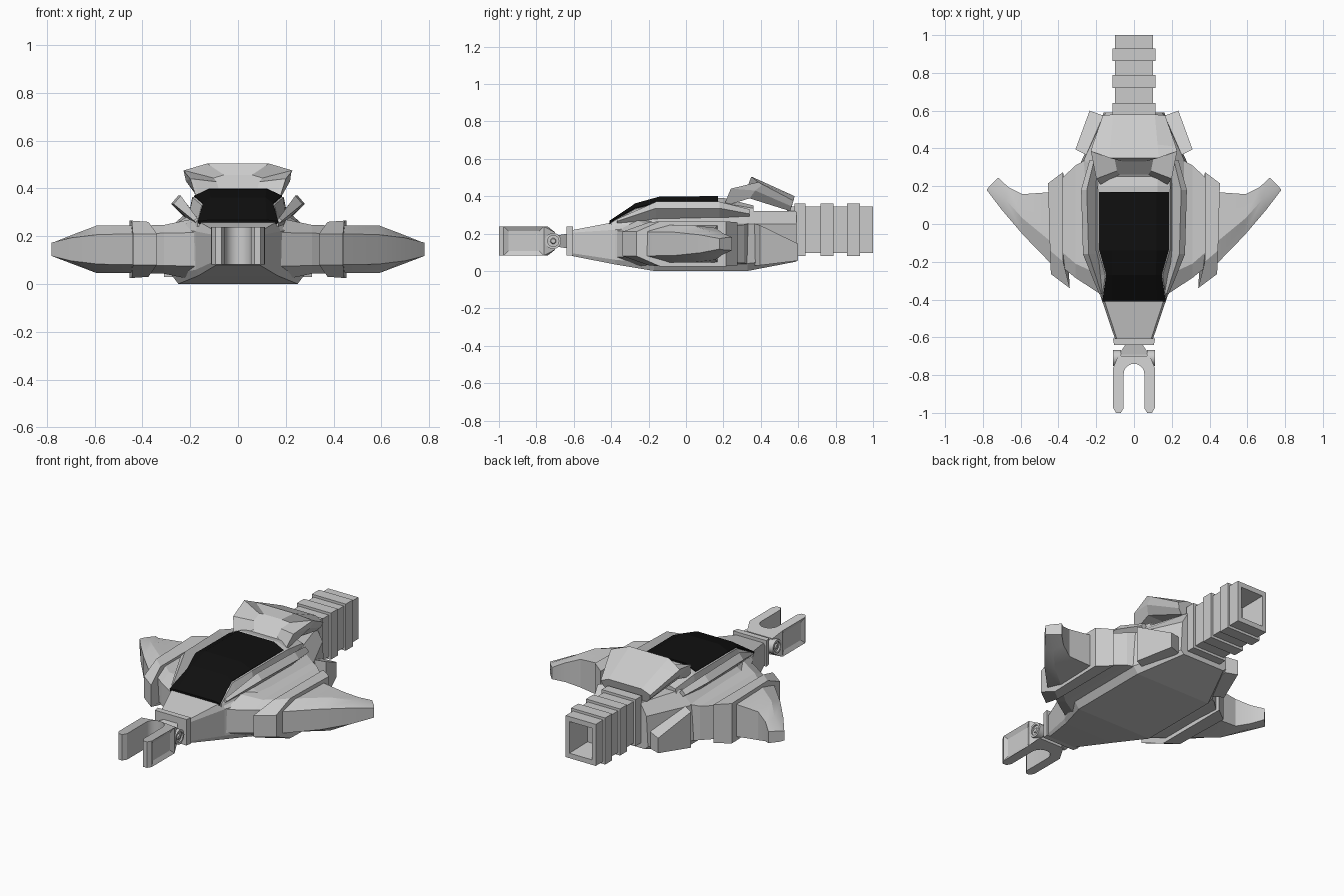
import bpy, bmesh, math
from mathutils import Vector

if "Cube" in bpy.data.objects:
    bpy.data.objects.remove(bpy.data.objects["Cube"])


def make(name, bm, mirror=False, mat=None, smooth=None):
    bmesh.ops.recalc_face_normals(bm, faces=bm.faces[:])
    me = bpy.data.meshes.new(name)
    bm.to_mesh(me)
    bm.free()
    ob = bpy.data.objects.new(name, me)
    bpy.context.collection.objects.link(ob)
    if mirror:
        ob.modifiers.new("mirror", 'MIRROR')
    if mat:
        me.materials.append(mat)
    if smooth:
        bpy.ops.object.select_all(action='DESELECT')
        ob.select_set(True)
        bpy.context.view_layer.objects.active = ob
        bpy.ops.object.shade_smooth_by_angle(angle=math.radians(smooth))
    return ob


def skin(name, rings, **kw):
    """Join rings of equal point count and cap both ends."""
    bm = bmesh.new()
    vs = [[bm.verts.new(p) for p in r] for r in rings]
    for a, b in zip(vs, vs[1:]):
        for i in range(len(a)):
            j = (i + 1) % len(a)
            bm.faces.new((a[i], a[j], b[j], b[i]))
    bm.faces.new(vs[0])
    bm.faces.new(vs[-1])
    return make(name, bm, **kw)


def both(half):
    """Close a half ring (bottom to top, +x side) with its mirror image."""
    half = [Vector(p) for p in half]
    return half + [Vector((-p.x, p.y, p.z)) for p in reversed(half)]


def section(y, *xz):
    return both([(x, y, z) for x, z in xz])


def blade(*pts, zc=0.145):
    """Wing-like ring from (x, y, half height) points, front to rear."""
    return [(x, y, zc + h) for x, y, h in pts] + [(x, y, zc - h) for x, y, h in reversed(pts)]


def rect(y, hw, hh, zc):
    return section(y, (hw, zc - hh), (hw, zc + hh))


black = bpy.data.materials.new("black_glass")
black.diffuse_color = (0.005, 0.005, 0.005, 1)
black.use_nodes = True
black.node_tree.nodes["Principled BSDF"].inputs["Base Color"].default_value = black.diffuse_color

# Main hull
skin("hull", [
    section(-.61, (.09, .08), (.1, .095), (.1, .205), (.09, .218)),
    section(-.38, (.165, .035), (.175, .06), (.178, .22), (.165, .262)),
    section(-.17, (.25, 0), (.28, .04), (.28, .24), (.2, .29)),
    section(.33, (.25, 0), (.28, .04), (.27, .25), (.19, .32)),
    section(.59, (.14, .05), (.16, .07), (.15, .25), (.11, .32))])

# Cockpit body and its black glass
skin("cockpit_frame", [
    section(-.4, (.17, .24), (.17, .258), (.12, .26)),
    section(-.27, (.2, .25), (.152, .33), (.12, .35)),
    section(-.14, (.21, .27), (.19, .362), (.125, .388)),
    section(.2, (.21, .27), (.192, .362), (.125, .39)),
    section(.36, (.2, .27), (.18, .335), (.12, .35))])
skin("canopy_glass", [
    section(-.41, (.165, .25), (.168, .262), (.12, .268)),
    section(-.27, (.143, .325), (.147, .338), (.115, .362)),
    section(-.14, (.18, .355), (.184, .37), (.12, .398)),
    section(.17, (.18, .355), (.184, .368), (.12, .4))], mat=black)

# Flared rails beside the cockpit
skin("side_rail", [[(x, y, z) for x, z in s] for y, s in [
    (-.37, [(.16, .265), (.175, .255), (.185, .265), (.172, .277)]),
    (-.16, [(.19, .3), (.215, .275), (.27, .335), (.24, .37)]),
    (.18, [(.19, .3), (.22, .275), (.28, .335), (.25, .37)]),
    (.34, [(.18, .29), (.2, .275), (.235, .305), (.21, .33)])]], mirror=True)

# Rear cowl with a hollowed front face
lip = both([(.17, .2, .345), (.2, .24, .44), (.228, .385, .475), (.13, .35, .504)])
dish = [p.lerp(Vector((0, .31, .43)), .07) for p in lip]
deep = [p.lerp(Vector((0, .315, .418)), .55) for p in lip]
skin("rear_cowl", [
    deep, dish, lip,
    both([(.185, .34, .388), (.218, .37, .43), (.222, .41, .462), (.125, .42, .473)]),
    both([(.13, .557, .32), (.155, .565, .345), (.165, .575, .375), (.11, .58, .4)])])

# Shoulders between hull and wings
skin("shoulder", [
    blade((.18, -.37, .07), (.2, -.26, .125), (.2, .37, .12)),
    blade((.31, -.285, .068), (.31, -.21, .102), (.31, .31, .102)),
    blade((.39, -.22, .065), (.39, -.14, .1), (.39, .235, .1))], mirror=True)

# Wing collars
skin("wing_collar", [
    blade((.34, -.34, .065), (.375, -.2, .115), (.375, .275, .115)),
    blade((.44, -.265, .065), (.445, -.14, .12), (.455, .215, .12))], mirror=True)

# Swept wings
skin("wing", [
    blade((.42, -.23, .065), (.42, -.11, .1), (.42, .17, .1)),
    blade((.585, -.06, .062), (.59, .03, .1), (.59, .158, .085)),
    blade((.7, .075, .048), (.68, .13, .066), (.665, .195, .058)),
    blade((.78, .18, .028), (.765, .2, .032), (.72, .246, .035))], mirror=True, smooth=25)

# Rear side pods
skin("rear_pod", [
    [(.2, .34, .03), (.31, .395, .03), (.31, .395, .245), (.2, .34, .26)],
    [(.165, .575, .055), (.235, .6, .055), (.235, .6, .145), (.165, .575, .155)]], mirror=True)

# Ribbed hollow tail
rings = [rect(.54, .1, .125, .22)]
for y0, y1 in [(.58, .64), (.72, .788), (.862, .93)]:
    rings += [rect(y0, .1, .125, .22), rect(y0, .113, .14, .22),
              rect(y1, .113, .14, .22), rect(y1, .1, .125, .22)]
rings += [rect(1, .1, .125, .22), rect(1, .075, .095, .22), rect(.85, .06, .08, .22)]
skin("tail", rings)

# Nose collar and neck
skin("nose_collar", [rect(-.64, .105, .078, .16), rect(-.605, .112, .078, .16)])
skin("neck", [rect(-.73, .085, .03, .16), rect(-.69, .08, .03, .16), rect(-.63, .04, .04, .16)])

# Fork: a U outline extruded upwards, pinched towards the pivot
arc = [(.055 * math.cos(a), -.795 + .055 * math.sin(a))
       for a in [math.pi * i / 10 for i in range(11)]]
outline = [(-.085, -.7), (-.11, -.76), (-.11, -.975), (-.095, -1), (-.07, -1), (-.055, -.975)]
outline += arc[::-1] + [(.055, -.975), (.07, -1), (.095, -1), (.11, -.975), (.11, -.76), (.085, -.7)]
bm = bmesh.new()
f = bm.faces.new([bm.verts.new((x, y, .082)) for x, y in outline])
ext = bmesh.ops.extrude_face_region(bm, geom=[f])
for v in ext['geom']:
    if isinstance(v, bmesh.types.BMVert):
        v.co.z = .238
for v in bm.verts:
    if v.co.y > -.71:
        v.co.z = .16 + (v.co.z - .16) * .6
bmesh.ops.recalc_face_normals(bm, faces=bm.faces[:])
sides = [f for f in bm.faces if abs(f.calc_center_median().x) > .109]
bmesh.ops.inset_individual(bm, faces=sides, thickness=.035, depth=-.012)
make("fork", bm, smooth=25)

# Pivot discs with a raised hub
disc = [(math.cos(t), math.sin(t)) for t in [math.tau * i / 20 for i in range(20)]]
skin("pivot", [[(x, -.71 + r * c, .16 + r * s) for c, s in disc]
               for x, r in [(.07, .043), (.11, .043), (.11, .03), (.1, .03), (.1, .016), (.108, .012)]],
     mirror=True, smooth=30)
